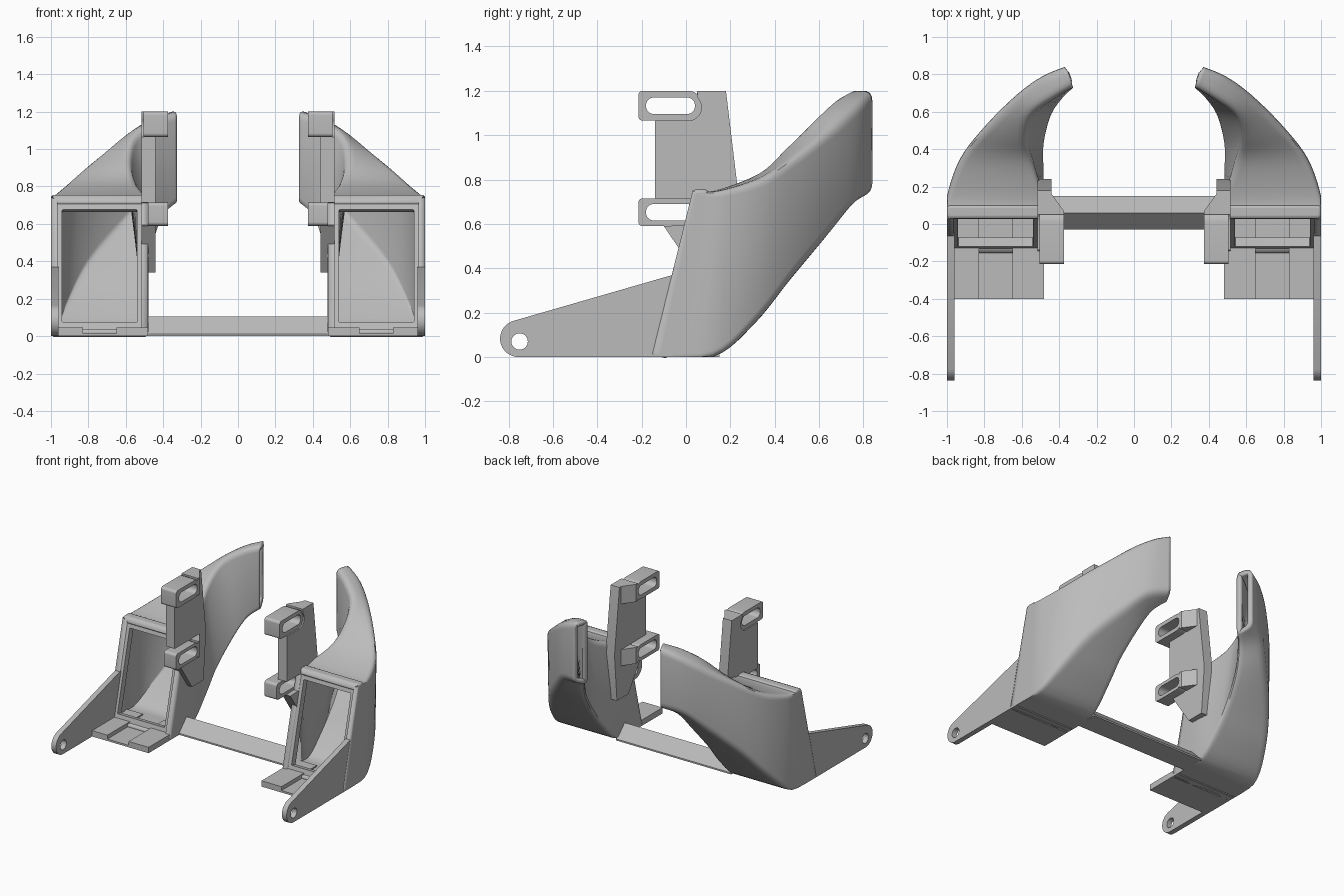
import bpy, bmesh, math
from mathutils import Matrix, Vector

cube = bpy.data.objects.get("Cube")
if cube:
    bpy.data.objects.remove(cube)

grey = bpy.data.materials.new("plain grey")
grey.use_nodes = True
grey.diffuse_color = (0.5, 0.5, 0.5, 1)
grey.node_tree.nodes["Principled BSDF"].inputs["Base Color"].default_value = (0.5, 0.5, 0.5, 1)

SIDE = Matrix(((0, 0, 1, 0), (1, 0, 0, 0), (0, 1, 0, 0), (0, 0, 0, 1)))  # local x, y -> world y, z


def finish(name, mesh, mirror=True, angle=35):
    obj = bpy.data.objects.new(name, mesh)
    bpy.context.collection.objects.link(obj)
    mesh.materials.clear()
    mesh.materials.append(grey)
    bpy.ops.object.select_all(action='DESELECT')
    obj.select_set(True)
    bpy.context.view_layer.objects.active = obj
    bpy.ops.object.shade_smooth_by_angle(angle=math.radians(angle))
    if mirror:
        mod = obj.modifiers.new("mirror", 'MIRROR')
        mod.use_mirror_merge = False
    return obj


def plate(name, loops, depth, matrix):
    """Extrude an outline, with any holes, to both sides of its plane."""
    curve = bpy.data.curves.new(name, 'CURVE')
    curve.dimensions = '2D'
    curve.fill_mode = 'BOTH'
    curve.extrude = depth / 2
    for loop in loops:
        spline = curve.splines.new('POLY')
        spline.points.add(len(loop) - 1)
        spline.use_cyclic_u = True
        for point, (u, v) in zip(spline.points, loop):
            point.co = (u, v, 0, 1)
    temp = bpy.data.objects.new("temp", curve)
    bpy.context.collection.objects.link(temp)
    deps = bpy.context.evaluated_depsgraph_get()
    mesh = bpy.data.meshes.new_from_object(temp.evaluated_get(deps))
    bpy.data.objects.remove(temp)
    mesh.transform(matrix)
    bm = bmesh.new()
    bm.from_mesh(mesh)
    bmesh.ops.remove_doubles(bm, verts=bm.verts, dist=0.0001)
    bmesh.ops.recalc_face_normals(bm, faces=bm.faces)
    bm.to_mesh(mesh)
    bm.free()
    return finish(name, mesh)


def box(name, lo, hi, mirror=True, bevel=0):
    bm = bmesh.new()
    bmesh.ops.create_cube(bm, size=1)
    for v in bm.verts:
        v.co = [lo[i] + (v.co[i] + 0.5) * (hi[i] - lo[i]) for i in range(3)]
    mesh = bpy.data.meshes.new(name)
    bm.to_mesh(mesh)
    bm.free()
    obj = finish(name, mesh, mirror)
    if bevel:
        mod = obj.modifiers.new("bevel", 'BEVEL')
        mod.width, mod.segments = bevel, 3
    return obj


def arc(cx, cy, r, a0, a1, n=8):
    return [(cx + r * math.cos(math.radians(a0 + (a1 - a0) * i / n)),
             cy + r * math.sin(math.radians(a0 + (a1 - a0) * i / n))) for i in range(n + 1)]


def rounded(x0, y0, x1, y1, r_left, r_right):
    l, r = r_left, r_right
    return (arc(x0 + l, y0 + l, l, 180, 270) + arc(x1 - r, y0 + r, r, 270, 360)
            + arc(x1 - r, y1 - r, r, 0, 90) + arc(x0 + l, y1 - l, l, 90, 180))


# Duct: corner stations (outer bottom, outer top, inner top, inner bottom), corner radius
stations = [
    [(1, -.155, 0), (1, .03, .75), (.48, .03, .75), (.48, -.155, 0), .015],
    [(1, .12, 0), (1, .15, .75), (.48, .13, .75), (.48, .12, 0), .03],
    [(.94, .31, .15), (.93, .35, .815), (.54, .33, .83), (.48, .29, .14), .05],
    [(.83, .48, .36), (.80, .52, .93), (.575, .45, .95), (.475, .43, .31), .055],
    [(.66, .65, .56), (.63, .69, 1.06), (.55, .58, 1.09), (.44, .57, .49), .055],
    [(.52, .77, .70), (.49, .79, 1.15), (.43, .67, 1.17), (.39, .66, .63), .05],
    [(.37, .84, .74), (.37, .84, 1.2), (.325, .73, 1.2), (.325, .73, .70), .045],
]


def spline(a, b, c, d, t):
    return b + (c - a) * (t / 2) + (a * 2 - b * 5 + c * 4 - d) * (t * t / 2) \
        + (b * 3 - a - c * 3 + d) * (t ** 3 / 2)


def section(i, t):
    near = [stations[min(max(i + k, 0), len(stations) - 1)] for k in (-1, 0, 1, 2)]
    corners = [spline(*[Vector(s[c]) for s in near], t) for c in range(4)]
    radius = near[1][4] * (1 - t) + near[2][4] * t
    ring = []
    for c in range(4):
        p, q, n = corners[c - 1], corners[c], corners[(c + 1) % 4]
        a = q + (p - q).normalized() * radius
        b = q + (n - q).normalized() * radius
        for u in (0, .25, .5, .75, 1):
            v = a * (1 - u) ** 2 + q * (2 * u * (1 - u)) + b * u * u
            ring.append((min(v.x, 1), v.y, max(v.z, 0)))
    return ring


bm = bmesh.new()
rings = [section(i, k / 5) for i in range(len(stations) - 1) for k in range(5)]
rings.append(section(len(stations) - 2, 1))
rings = [[bm.verts.new(p) for p in ring] for ring in rings]
for r0, r1 in zip(rings, rings[1:]):
    for j in range(len(r0)):
        k = (j + 1) % len(r0)
        bm.faces.new((r0[j], r0[k], r1[k], r1[j]))
caps = [bm.faces.new(rings[0]), bm.faces.new(rings[-1])]
bmesh.ops.recalc_face_normals(bm, faces=bm.faces)
bmesh.ops.delete(bm, geom=caps, context='FACES_ONLY')
mesh = bpy.data.meshes.new("duct")
bm.to_mesh(mesh)
bm.free()
duct = finish("duct", mesh)
wall = duct.modifiers.new("wall", 'SOLIDIFY')
wall.thickness, wall.offset = 0.035, -1

# Sloping frame just inside the duct mouth
up = Vector((0, .185, .75)).normalized()
out = Vector((1, 0, 0)).cross(up)
tilt = Matrix((Vector((1, 0, 0)), up, out)).transposed().to_4x4()
tilt.translation = Vector((0, -.155, 0)) - out * 0.04
plate("mouth_frame", [rounded(.49, .01, .99, .755, .01, .01),
                      rounded(.54, .08, .94, .70, .005, .005)], 0.05, tilt)
box("mouth_lip", (.48, .03, .70), (1, .10, .755), bevel=.015)

# Side arm with a pivot hole
plate("side_arm", [arc(-.755, .083, .083, 270, 105, 16) + [(-.06, .37), (.0, .37), (.0, 0)],
                   arc(-.75, .07, .037, 0, 345, 23)], .04, Matrix.Translation((.98, 0, 0)) @ SIDE)

# Floor planks with a shallow groove between them
for name, x0, x1, top in (("inner_plank", .48, .65, .045), ("plank_groove", .65, .83, .015),
                          ("outer_plank", .83, .97, .045)):
    box(name, (x0, -.4, 0), (x1, .03, top))

# Ridged cross bar joining both ducts
bm = bmesh.new()
ends = [[bm.verts.new((x, y, z)) for y, z in
         ((-.03, 0), (-.03, .012), (.06, .105), (.15, .012), (.15, 0))] for x in (-.49, .49)]
for j in range(5):
    k = (j + 1) % 5
    bm.faces.new((ends[0][j], ends[0][k], ends[1][k], ends[1][j]))
for end in ends:
    bm.faces.new(end)
bmesh.ops.recalc_face_normals(bm, faces=bm.faces)
mesh = bpy.data.meshes.new("cross_bar")
bm.to_mesh(mesh)
bm.free()
finish("cross_bar", mesh, mirror=False)

# Mounting bracket: upright notched around two slotted tabs
upright = ([(.18, 1.2), (.05, 1.2)] + arc(.01, 1.125, .06, 45, -90)
           + [(-.14, 1.065), (-.14, .715)] + arc(.01, .655, .06, 90, -90)
           + [(-.10, .59), (.07, .34), (.21, .34), (.24, .70)])
plate("bracket_upright", [upright], .075, Matrix.Translation((.4775, 0, 0)) @ SIDE)
for name, z0, z1, x1 in (("upper_tab", 1.065, 1.2, .505), ("lower_tab", .59, .715, .48)):
    mid = (z0 + z1) / 2
    plate(name, [rounded(-.215, z0, .07, z1, .02, .06),
                 rounded(-.18, mid - .037, .04, mid + .037, .034, .034)],
          x1 - .375, Matrix.Translation(((x1 + .375) / 2, 0, 0)) @ SIDE)
    plate(name + "_brace", [[(.375, .05), (.45, .05), (.45, .16), (.44, .16), (.375, .07)]],
          z1 - z0, Matrix.Translation((0, 0, mid)))
